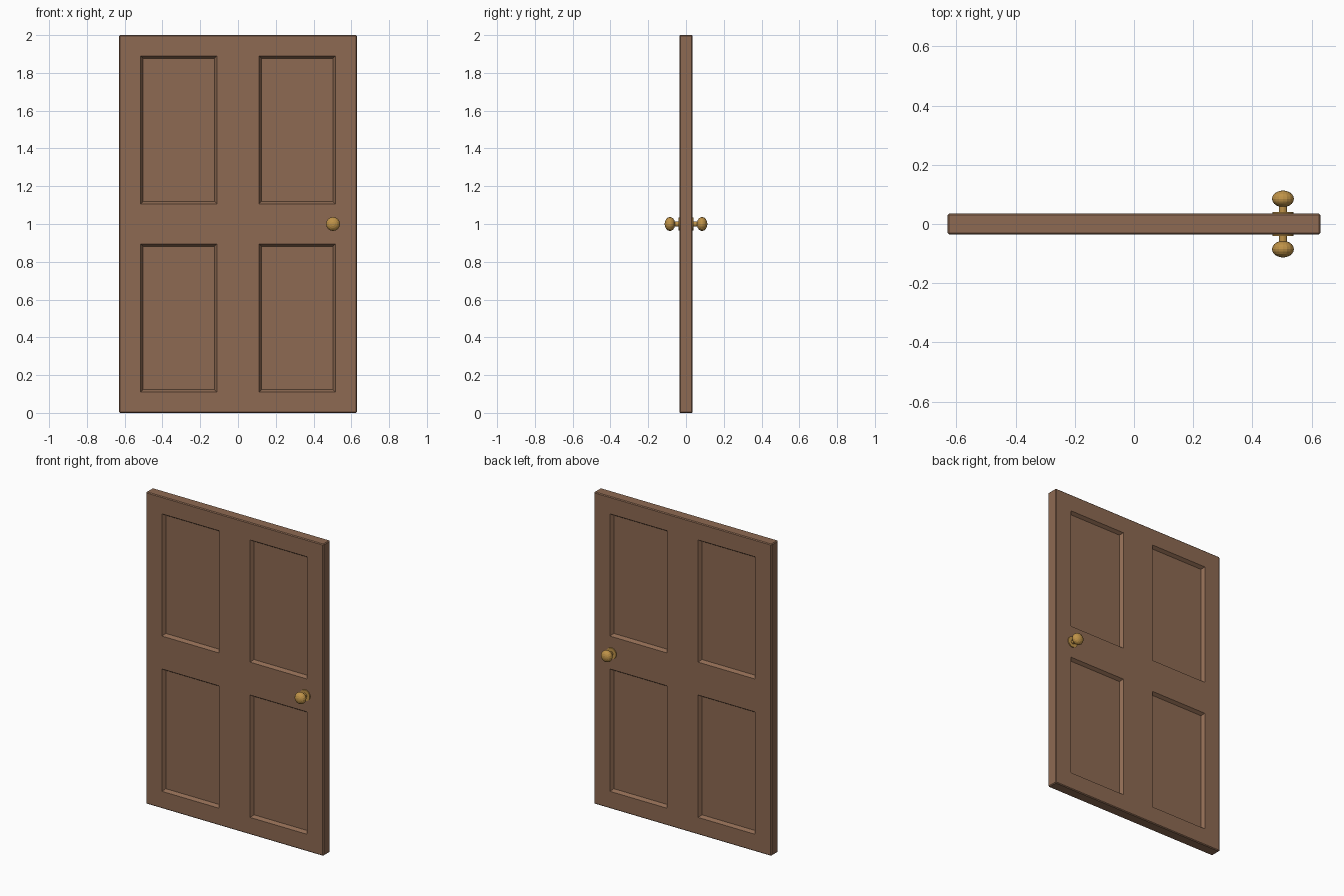
import bpy, bmesh, math
from mathutils import Matrix, Vector

if "Cube" in bpy.data.objects:
    bpy.data.objects.remove(bpy.data.objects["Cube"])


def material(name, rgb):
    m = bpy.data.materials.new(name)
    m.diffuse_color = (*rgb, 1)
    m.use_nodes = True
    m.node_tree.nodes["Principled BSDF"].inputs["Base Color"].default_value = m.diffuse_color
    return m


def finish(bm, name, mat):
    me = bpy.data.meshes.new(name)
    bm.to_mesh(me)
    bm.free()
    me.materials.append(mat)
    ob = bpy.data.objects.new(name, me)
    bpy.context.collection.objects.link(ob)
    return ob


wood = material("brown wood", (0.27, 0.144, 0.085))
brass = material("brass", (0.52, 0.29, 0.065))

# Door slab with slightly chamfered edges
bm = bmesh.new()
bmesh.ops.create_cube(bm, size=1, matrix=Matrix.Translation((0, 0, 1)) @ Matrix.Diagonal((1.26, 0.07, 2, 1)))
bmesh.ops.bevel(bm, geom=bm.edges[:], offset=0.005, segments=1, affect='EDGES')

# Cut the panel outlines, then sink the panels on both sides
X = (0.111, 0.515)
Z = (0.11, 0.895, 1.106, 1.89)
cuts = [((s * x, 0, 0), (1, 0, 0)) for x in X for s in (-1, 1)] + [((0, 0, z), (0, 0, 1)) for z in Z]
for co, no in cuts:
    bmesh.ops.bisect_plane(bm, geom=bm.verts[:] + bm.edges[:] + bm.faces[:], plane_co=co, plane_no=no)
bm.normal_update()


def is_panel(f):
    c = f.calc_center_median()
    return (abs(f.normal.y) > 0.9 and X[0] < abs(c.x) < X[1]
            and (Z[0] < c.z < Z[1] or Z[2] < c.z < Z[3]))


bmesh.ops.inset_individual(bm, faces=[f for f in bm.faces if is_panel(f)],
                           thickness=0.013, depth=-0.02, use_even_offset=True)
finish(bm, "door_panel", wood)


# Knob on each side: rosette, neck and flattened ball
def knob(name, s):
    bm = bmesh.new()
    rot = Matrix.Rotation(math.pi / 2, 4, 'X')

    def at(y):
        return Matrix.Translation((0.503, s * y, 1.0)) @ rot

    bmesh.ops.create_cone(bm, cap_ends=True, segments=24, radius1=0.035, radius2=0.035, depth=0.01, matrix=at(0.036))
    bmesh.ops.create_cone(bm, cap_ends=True, segments=16, radius1=0.014, radius2=0.014, depth=0.04, matrix=at(0.05))
    bmesh.ops.create_uvsphere(bm, u_segments=16, v_segments=10, radius=1,
                              matrix=at(0.085) @ Matrix.Diagonal((0.037, 0.037, 0.028, 1)))
    finish(bm, name, brass)


knob("front_knob", -1)
knob("back_knob", 1)
